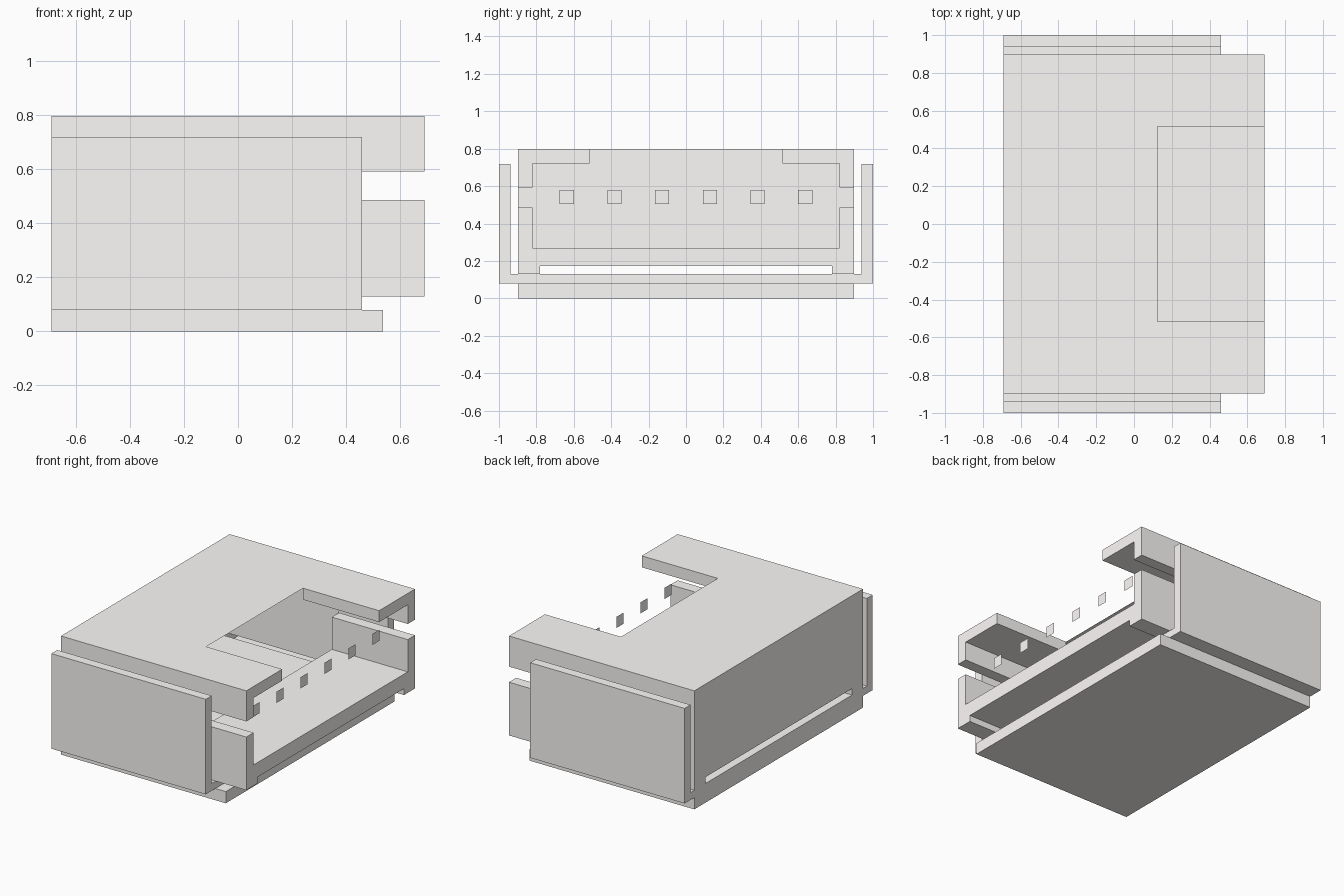
import bpy, bmesh
from mathutils import Matrix

if "Cube" in bpy.data.objects:
    bpy.data.objects.remove(bpy.data.objects["Cube"])


def make_box(name, x, y, z):
    """Axis-aligned box from (min, max) ranges."""
    bm = bmesh.new()
    bmesh.ops.create_cube(bm, size=1)
    for v in bm.verts:
        v.co = [r[0] if c < 0 else r[1] for c, r in zip(v.co, (x, y, z))]
    mesh = bpy.data.meshes.new(name)
    bm.to_mesh(mesh)
    bm.free()
    ob = bpy.data.objects.new(name, mesh)
    bpy.context.collection.objects.link(ob)
    return ob


def combine(target, operation, x, y, z):
    """Add or cut one box, then drop the helper."""
    helper = make_box("helper", x, y, z)
    helper.hide_render = True
    mod = target.modifiers.new("bool", 'BOOLEAN')
    mod.operation, mod.solver, mod.object = operation, 'EXACT', helper
    bpy.context.view_layer.objects.active = target
    bpy.ops.object.modifier_apply(modifier=mod.name)
    bpy.data.objects.remove(helper)


BACK, PLATE_X, FRONT = -0.69, 0.46, 0.69
WALL_X = 0.124                    # depth at which the socket ends
SIDE = 0.897                      # half width of the housing

# pale warm plastic
plastic = bpy.data.materials.new("pale_plastic")
plastic.diffuse_color = (0.99, 0.965, 0.95, 1)
plastic.use_nodes = True
plastic.node_tree.nodes["Principled BSDF"].inputs["Base Color"].default_value = plastic.diffuse_color

# housing block
housing = make_box("connector_housing", (BACK, FRONT), (-SIDE, SIDE), (0.129, 0.798))

# core, base plate, cross strip and side plates
combine(housing, 'UNION', (BACK, PLATE_X), (-SIDE, SIDE), (0.04, 0.5))
combine(housing, 'UNION', (BACK, 0.537), (-SIDE, SIDE), (0, 0.079))
combine(housing, 'UNION', (BACK, PLATE_X), (-1, 1), (0.079, 0.129))
for y in ((-1, -0.937), (0.937, 1)):
    combine(housing, 'UNION', (BACK, PLATE_X), y, (0.079, 0.719))

# socket, top notch, side slots and underside groove
combine(housing, 'DIFFERENCE', (WALL_X, 0.8), (-0.82, 0.82), (0.27, 0.721))
combine(housing, 'DIFFERENCE', (WALL_X, 0.8), (-0.515, 0.515), (0.6, 0.9))
combine(housing, 'DIFFERENCE', (WALL_X, 0.8), (-0.92, 0.92), (0.487, 0.592))
combine(housing, 'DIFFERENCE', (-0.8, 0.8), (-0.78, 0.78), (0.129, 0.172))

# the socket opens into the hollow shell: remove its end wall
bm = bmesh.new()
bm.from_mesh(housing.data)
end_wall = [f for f in bm.faces
            if all(abs(v.co.x - WALL_X) < 1e-3 for v in f.verts)]
bmesh.ops.delete(bm, geom=end_wall, context='FACES')
bmesh.ops.dissolve_limit(bm, angle_limit=0.01, verts=bm.verts, edges=bm.edges)
bm.to_mesh(housing.data)
bm.free()
housing.data.materials.clear()
housing.data.materials.append(plastic)

# six flat contact tips
for i in range(6):
    mesh = bpy.data.meshes.new("contact_tip")
    bm = bmesh.new()
    bmesh.ops.create_grid(bm, x_segments=1, y_segments=1, size=0.0375,
                          matrix=Matrix.Rotation(1.5707963, 4, 'Y'))
    bm.to_mesh(mesh)
    bm.free()
    mesh.materials.append(plastic)
    tip = bpy.data.objects.new("contact_tip", mesh)
    tip.location = (0.58, (i - 2.5) * 0.255, 0.542)
    bpy.context.collection.objects.link(tip)
